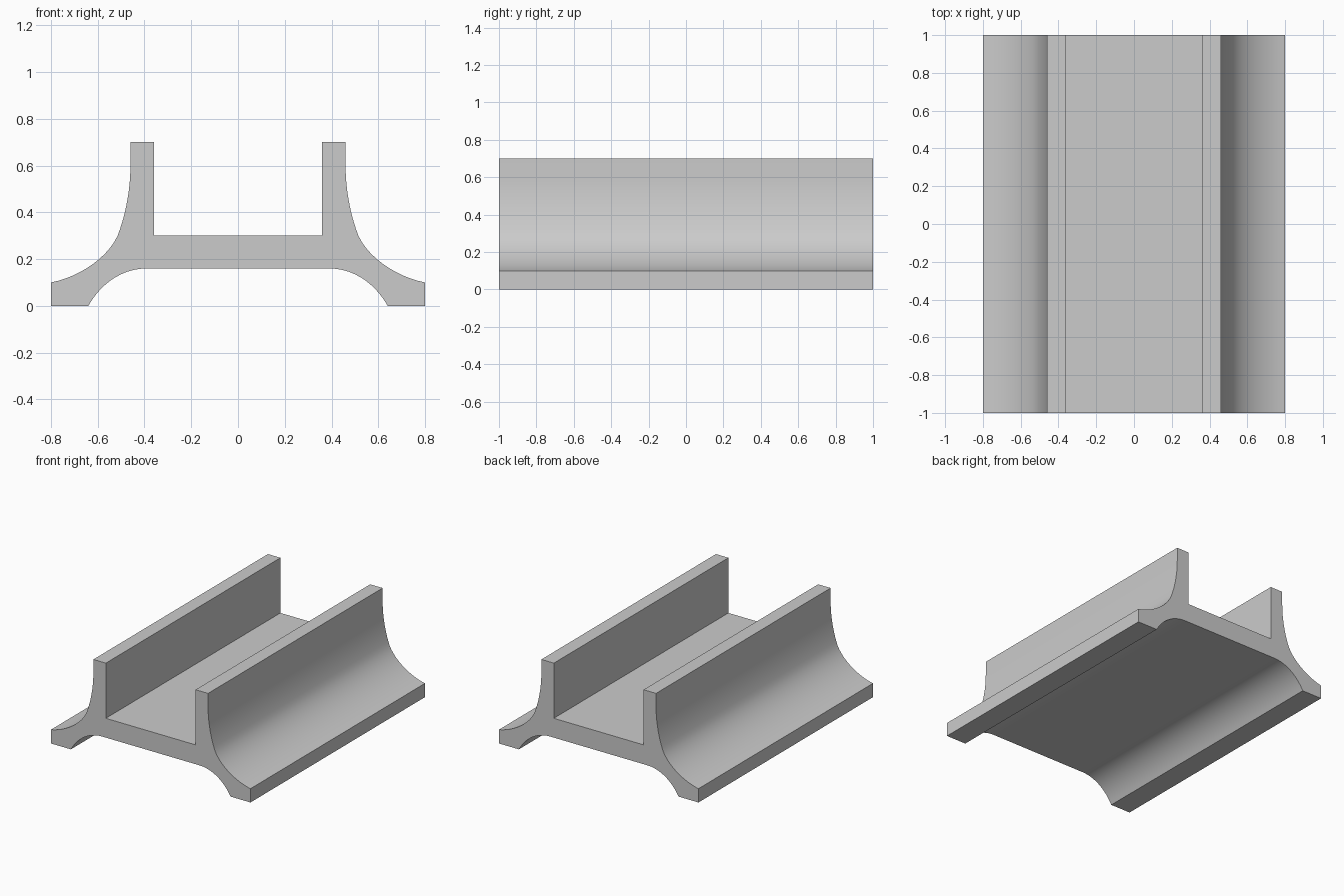
import bpy, bmesh, math
from mathutils import Vector
from mathutils.geometry import interpolate_bezier

cube = bpy.data.objects.get("Cube")
if cube:
    bpy.data.objects.remove(cube)

LENGTH = 2.0


def curve(a, b, c, d, count=12):
    pts = [Vector((x, 0, z)) for x, z in (a, b, c, d)]
    return [(p.x, p.z) for p in interpolate_bezier(*pts, count)]


# Left half of the cross-section, from the underside centre to the channel floor
half = curve((0.39, 0.16), (0.50, 0.16), (0.59, 0.09), (0.64, 0))
half += curve((0.80, 0), (0.80, 0.03), (0.80, 0.07), (0.80, 0.10), 2)
half += curve((0.80, 0.10), (0.69, 0.12), (0.56, 0.20), (0.515, 0.30))[1:]
half += curve((0.515, 0.30), (0.48, 0.39), (0.46, 0.50), (0.46, 0.60))[1:]
half += [(0.46, 0.70), (0.36, 0.70), (0.36, 0.30)]
outline = half + [(-x, z) for x, z in reversed(half)]

# Extrude the section along the length
bm = bmesh.new()
section = bm.faces.new([bm.verts.new((x, -LENGTH / 2, z)) for x, z in outline])
swept = bmesh.ops.extrude_face_region(bm, geom=[section], use_keep_orig=True)
moved = [v for v in swept["geom"] if isinstance(v, bmesh.types.BMVert)]
bmesh.ops.translate(bm, verts=moved, vec=(0, LENGTH, 0))
bmesh.ops.recalc_face_normals(bm, faces=bm.faces)
mesh = bpy.data.meshes.new("channel_rail")
bm.to_mesh(mesh)
bm.free()

rail = bpy.data.objects.new("channel_rail", mesh)
bpy.context.collection.objects.link(rail)

# Plain grey finish
grey = bpy.data.materials.new("light_grey")
grey.use_nodes = True
colour = (0.60, 0.60, 0.60, 1)
grey.diffuse_color = colour
grey.node_tree.nodes["Principled BSDF"].inputs["Base Color"].default_value = colour
mesh.materials.append(grey)

# Smooth curved flanks, crisp corners
bpy.ops.object.select_all(action="DESELECT")
rail.select_set(True)
bpy.context.view_layer.objects.active = rail
bpy.ops.object.shade_smooth_by_angle(angle=math.radians(25))
